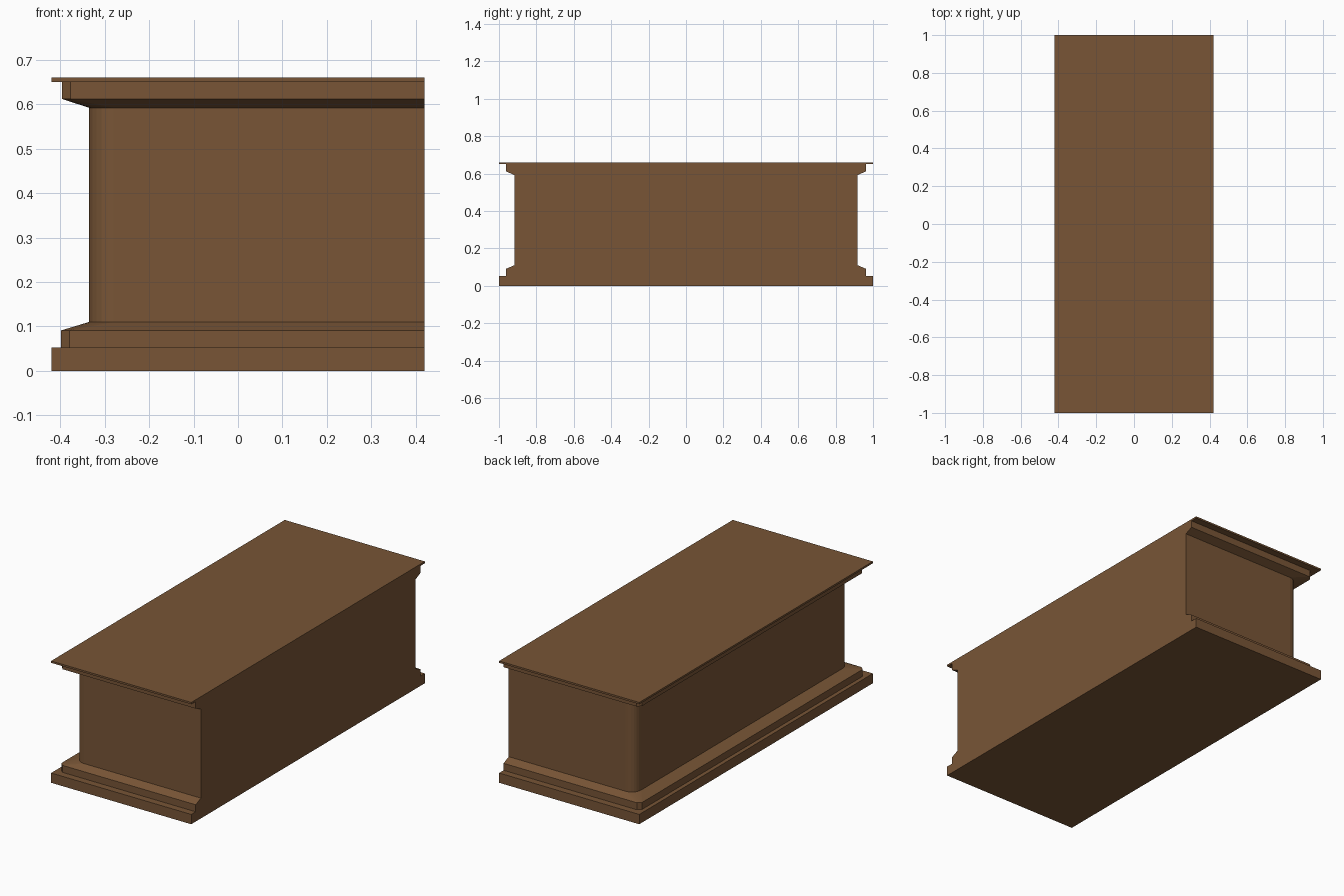
import bpy, bmesh, math

if "Cube" in bpy.data.objects:
    bpy.data.objects.remove(bpy.data.objects["Cube"])

wood = bpy.data.materials.new("brown wood")
wood.diffuse_color = (0.188, 0.091, 0.037, 1)
wood.use_nodes = True
wood.node_tree.nodes["Principled BSDF"].inputs["Base Color"].default_value = wood.diffuse_color

RIGHT = 0.42   # flat right side, flush on every part
SEG = 6        # facets on each rounded left corner


def ring(left, half_y, corner, rounded, z):
    """Plan outline: square right corners, rounded or chamfered left corners."""
    pts = []
    for i in range(SEG + 1):
        if rounded:
            a = math.pi / 2 * i / SEG
            u, v = 1 - math.sin(a), 1 - math.cos(a)
        else:
            u, v = 1 - i / SEG, i / SEG
        pts.append((left + corner * u, half_y - corner * v))
    back = [(RIGHT, half_y)] + pts
    front = [(x, -y) for x, y in reversed(back)]
    return [(x, y, z) for x, y in back + front]


def loft(name, rings):
    bm = bmesh.new()
    loops = [[bm.verts.new(p) for p in r] for r in rings]
    n = len(loops[0])
    for lo, hi in zip(loops, loops[1:]):
        for i in range(n):
            j = (i + 1) % n
            bm.faces.new((lo[i], lo[j], hi[j], hi[i]))
    bm.faces.new(loops[0])
    bm.faces.new(loops[-1])
    bmesh.ops.recalc_face_normals(bm, faces=bm.faces)
    mesh = bpy.data.meshes.new(name)
    bm.to_mesh(mesh)
    bm.free()
    mesh.materials.append(wood)
    bpy.context.collection.objects.link(bpy.data.objects.new(name, mesh))


def slab(name, z0, z1):
    bm = bmesh.new()
    bmesh.ops.create_cube(bm, size=1)
    for v in bm.verts:
        v.co = (v.co.x * 0.84, v.co.y * 2, z1 if v.co.z > 0 else z0)
    mesh = bpy.data.meshes.new(name)
    bm.to_mesh(mesh)
    bm.free()
    mesh.materials.append(wood)
    bpy.context.collection.objects.link(bpy.data.objects.new(name, mesh))


# Base plinth and thin counter top
slab("base_plinth", 0, 0.053)
slab("counter_top", 0.65, 0.66)

# Body with stepped, sloped mouldings at foot and head
loft("counter_body", [
    ring(-0.398, 0.962, 0.019, False, 0.053),
    ring(-0.398, 0.962, 0.019, False, 0.091),
    ring(-0.335, 0.918, 0.055, True, 0.11),
    ring(-0.335, 0.918, 0.055, True, 0.592),
    ring(-0.396, 0.962, 0.019, False, 0.612),
    ring(-0.396, 0.962, 0.019, False, 0.65),
])
